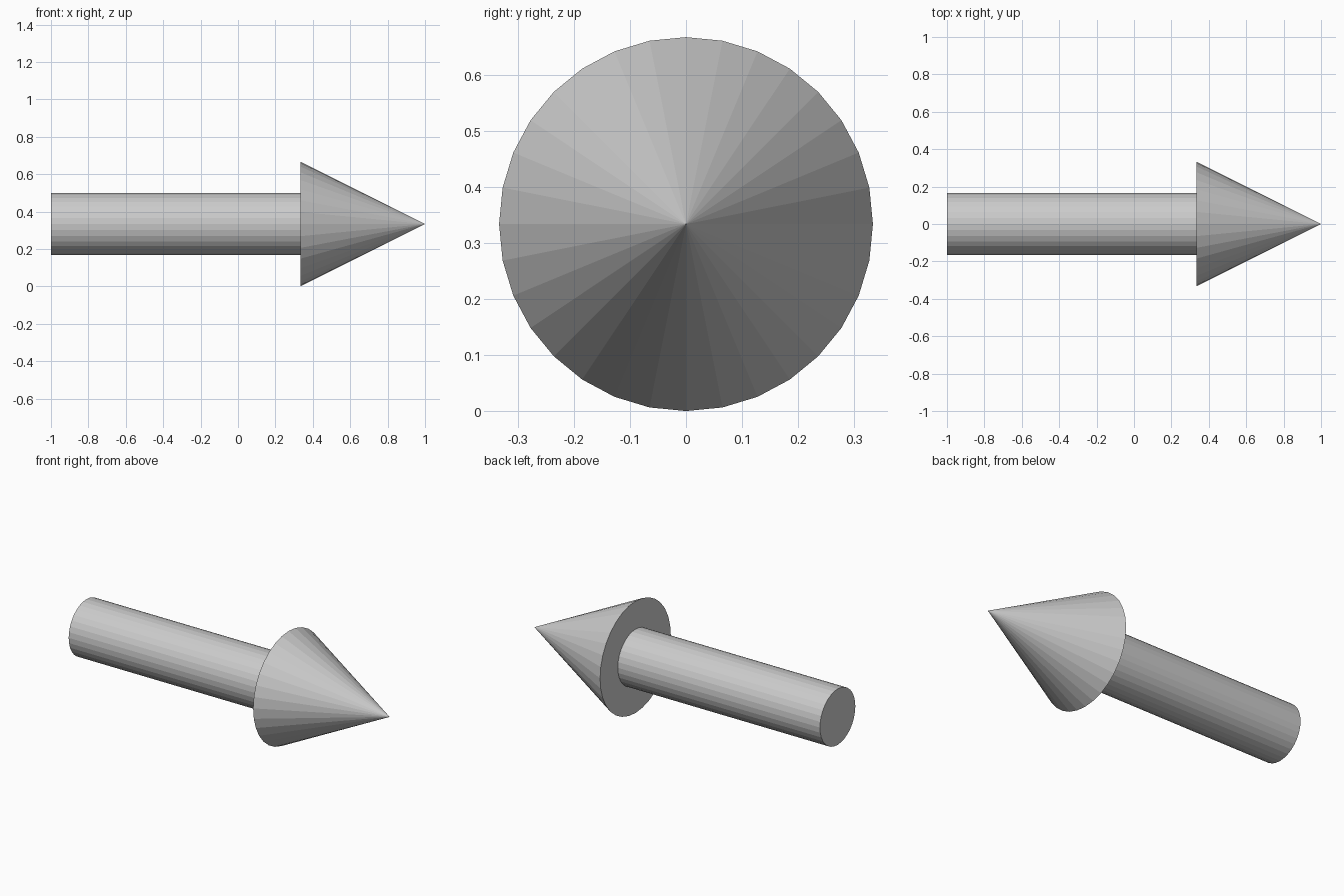
import bpy
from math import pi

if "Cube" in bpy.data.objects:
    bpy.data.objects.remove(bpy.data.objects["Cube"])

SIDES = 32
R = 1 / 3          # head radius, also the height of the arrow's axis
ALONG_X = (0, pi / 2, 0)

# Round shaft, from the tail to the back of the head
bpy.ops.mesh.primitive_cylinder_add(vertices=SIDES, radius=R / 2, depth=4 / 3,
                                    location=(-1 / 3, 0, R), rotation=ALONG_X)
bpy.context.object.name = "arrow_shaft"

# Pointed cone head with a flat back
bpy.ops.mesh.primitive_cone_add(vertices=SIDES, radius1=R, radius2=0, depth=2 / 3,
                                location=(2 / 3, 0, R), rotation=ALONG_X)
bpy.context.object.name = "arrow_head"
